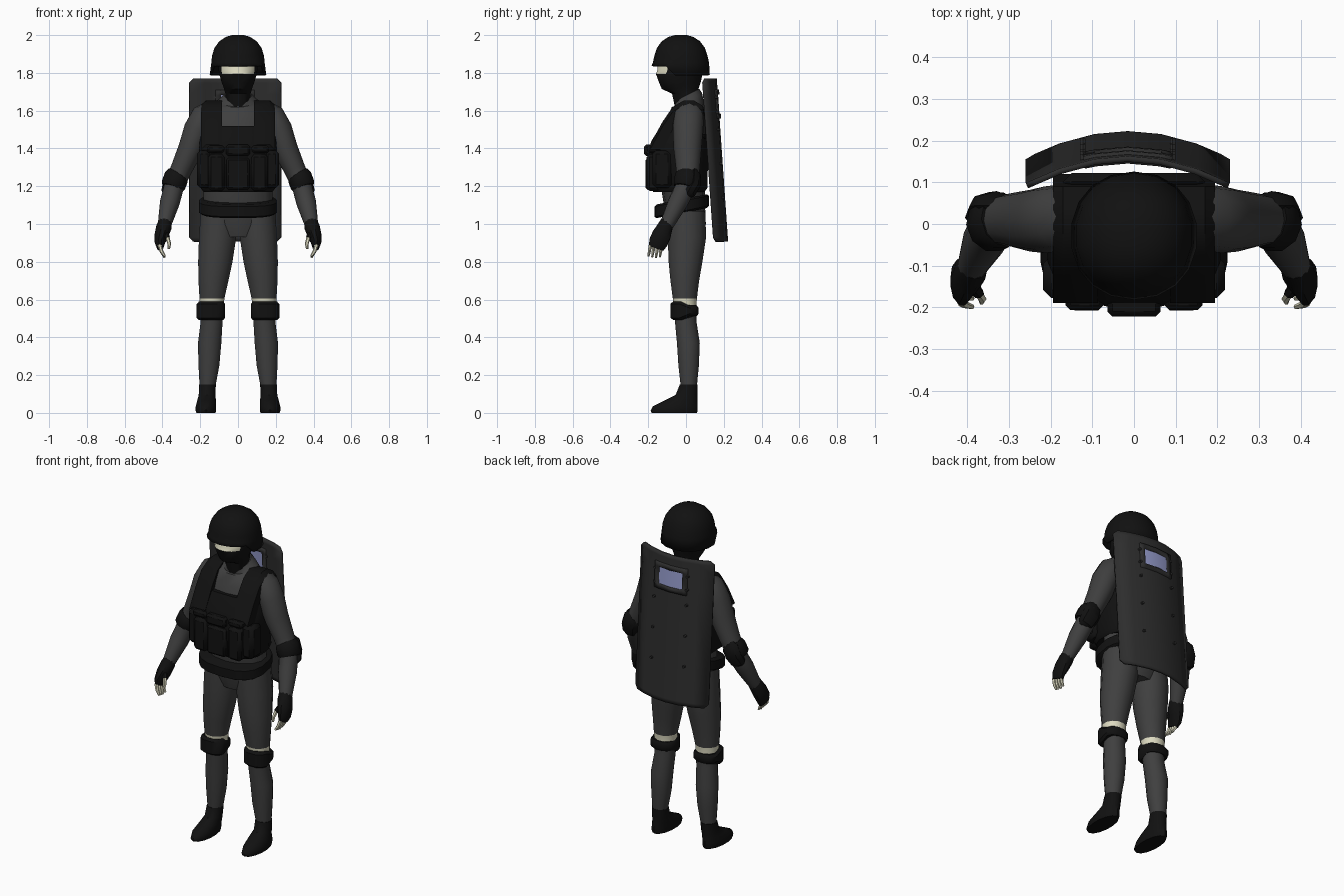
import bpy, bmesh, math
from mathutils import Vector as V


def mat(name, col):
    m = bpy.data.materials.new(name)
    m.diffuse_color = (*col, 1)
    return m


CLOTH = mat("grey cloth", (0.050, 0.050, 0.050))
BLACK = mat("black gear", (0.0055, 0.0055, 0.0055))
SHIELD = mat("dark shield", (0.026, 0.026, 0.026))
SKIN = mat("pale skin", (0.72, 0.70, 0.53))
GLASS = mat("blue glass", (0.30, 0.33, 0.60))


def finish(bm, name, mats, mirror=False, recalc=True):
    if recalc:
        bmesh.ops.recalc_face_normals(bm, faces=bm.faces)
    me = bpy.data.meshes.new(name)
    bm.to_mesh(me)
    bm.free()
    for m in mats:
        me.materials.append(m)
    ob = bpy.data.objects.new(name, me)
    bpy.context.collection.objects.link(ob)
    if mirror:
        ob.modifiers.new("mirror", "MIRROR").use_mirror_merge = False
    return ob


def ring(z, cx, rx, y0, y1, n=14, p=2.0, tilt=None):
    """Horizontal superellipse between y0 and y1; tilt(y) shifts z."""
    out = []
    for i in range(n):
        a = 2 * math.pi * (i + 0.5) / n
        c, s = math.cos(a), math.sin(a)
        x = cx + rx * math.copysign(abs(c) ** (2 / p), c)
        y = (y0 + y1) / 2 + (y1 - y0) / 2 * math.copysign(abs(s) ** (2 / p), s)
        out.append(V((x, y, z + (tilt(y) if tilt else 0))))
    return out


def loft(name, rings, mats, mirror=False, rule=None, cap=(True, True)):
    bm = bmesh.new()
    vs = [[bm.verts.new(p) for p in r] for r in rings]
    n = len(rings[0])
    for a, b in zip(vs, vs[1:]):
        for i in range(n):
            j = (i + 1) % n
            f = bm.faces.new((a[i], a[j], b[j], b[i]))
            if rule:
                f.material_index = rule(f.calc_center_median())
    if cap[0]:
        bm.faces.new(vs[0][::-1])
    if cap[1]:
        bm.faces.new(vs[-1])
    return finish(bm, name, mats, mirror)


def tube(name, path, mats, n=10, mirror=True):
    """Path points are (x, y, z, side radius, depth radius)."""
    pts = [V(p[:3]) for p in path]
    rings = []
    for i, p in enumerate(path):
        t = (pts[min(i + 1, len(pts) - 1)] - pts[max(i - 1, 0)]).normalized()
        a = V((0, 1, 0)).cross(t).normalized()
        b = t.cross(a)
        rings.append([pts[i] + a * p[3] * math.cos(k * math.tau / n) + b * p[4] * math.sin(k * math.tau / n)
                      for k in range(n)])
    return loft(name, rings, mats, mirror)


def box(name, x, y, z, m, mirror=False, bevel=0.012):
    bm = bmesh.new()
    bmesh.ops.create_cube(bm, size=1)
    for v in bm.verts:
        v.co = V([(lo + hi) / 2 + c * (hi - lo) for c, (lo, hi) in zip(v.co, (x, y, z))])
    bmesh.ops.bevel(bm, geom=bm.edges[:], offset=bevel, segments=1, affect='EDGES')
    return finish(bm, name, [m], mirror)


# Torso, collar slopes up towards the back
collar = lambda y: 0.5 * (y - 0.02)
loft("torso", [ring(0.93, 0, .12, -.08, .09), ring(1.0, 0, .185, -.10, .105), ring(1.12, 0, .187, -.12, .10),
               ring(1.3, 0, .185, -.15, .10), ring(1.45, 0, .195, -.14, .10), ring(1.56, 0, .19, -.10, .105),
               ring(1.62, 0, .15, -.075, .10), ring(1.66, 0, .10, -.06, .085, tilt=collar),
               ring(1.69, 0, .072, -.06, .07, tilt=collar)], [CLOTH])

# Legs with a strip of skin above the knee
legs = [(1.07, .100, .100, -.10, .105), (.93, .108, .102, -.10, .11), (.80, .120, .094, -.095, .09),
        (.70, .130, .082, -.085, .072), (.605, .138, .068, -.072, .06), (.57, .138, .066, -.068, .057),
        (.48, .140, .060, -.06, .058), (.37, .150, .064, -.05, .075), (.25, .154, .057, -.042, .07),
        (.13, .162, .042, -.028, .058)]
loft("legs", [ring(*l, n=12) for l in legs], [CLOTH, SKIN], True,
     lambda c: 1 if .57 < c.z < .605 else 0)
up = lambda y: .022 if y < -.02 else 0
down = lambda y: -.022 if y < -.02 else 0
loft("knee_pads", [ring(.568, .142, .066, -.070, .060, 12, 2.6, up), ring(.555, .144, .077, -.084, .068, 12, 2.6, up),
                   ring(.525, .144, .077, -.084, .068, 12, 2.6, down),
                   ring(.513, .143, .066, -.068, .060, 12, 2.6, down)], [BLACK], True)
loft("boots", [ring(.15, .162, .046, -.033, .062), ring(.095, .164, .045, -.055, .06),
               ring(.065, .166, .051, -.115, .06), ring(.035, .17, .055, -.175, .062),
               ring(.012, .17, .056, -.187, .062), ring(0, .17, .052, -.182, .058)], [BLACK], True)

# Arms, elbow pads
tube("arms", [(.13, .02, 1.625, .04, .06), (.175, .015, 1.575, .07, .08), (.215, .01, 1.50, .072, .08),
              (.25, .008, 1.40, .066, .074), (.30, .01, 1.29, .057, .063), (.336, .005, 1.21, .053, .056),
              (.362, -.045, 1.11, .052, .052), (.392, -.108, .985, .034, .036)], [CLOTH], 12)
tube("elbow_straps", [(.318, .012, 1.262, .058, .064), (.326, .010, 1.25, .065, .071),
                      (.342, -.002, 1.205, .065, .068), (.348, -.006, 1.19, .057, .06)], [BLACK])
tube("elbow_cups", [(.315, .045, 1.29, .025, .012), (.33, .045, 1.26, .05, .034), (.345, .042, 1.21, .053, .036),
                    (.36, .015, 1.165, .048, .036), (.365, .0, 1.145, .025, .014)], [BLACK], 8)

# Gloves and bare fingertips
tube("gloves", [(.385, -.098, 1.015, .034, .036), (.392, -.110, .985, .041, .042), (.405, -.130, .94, .037, .052),
                (.414, -.148, .90, .027, .052), (.412, -.158, .872, .017, .042)], [BLACK], 10)
for i in range(4):
    y = -.128 - .02 * i
    tube("fingertips_%d" % (i + 1), [(.415, y, .89, .011, .010), (.405, y - .006, .855, .010, .009),
                                     (.388, y - .011, .822 + .004 * abs(i - 1), .006, .006)], [SKIN], 6)
tube("glove_thumbs", [(.39, -.145, .955, .018, .016), (.372, -.168, .925, .014, .013)], [BLACK], 6)
tube("thumb_tips", [(.374, -.165, .93, .011, .011), (.364, -.180, .895, .010, .010),
                    (.366, -.188, .868, .006, .006)], [SKIN], 6)

# Vest: body, shoulder straps, pouches
loft("vest_body", [ring(1.17, 0, .185, -.175, .10, 16, 2.8), ring(1.19, 0, .20, -.188, .115, 16, 2.8),
                   ring(1.39, 0, .21, -.20, .12, 16, 2.8), ring(1.44, 0, .205, -.185, .12, 16, 2.8),
                   ring(1.52, 0, .188, -.135, .118, 16, 2.8)], [BLACK])
profile = [(-.19, 1.42), (-.125, 1.54), (-.07, 1.62), (-.01, 1.655), (.04, 1.655), (.09, 1.625), (.12, 1.50),
           (.085, 1.50), (.06, 1.58), (.0, 1.60), (-.05, 1.57), (-.12, 1.42)]
loft("vest_straps", [[V((x, y, z - dz)) for y, z in profile] for x, dz in ((.086, 0), (.17, 0), (.195, .025))],
     [BLACK], True)
box("vest_back_panel", (-.17, .17), (.08, .122), (1.45, 1.61), BLACK, bevel=.02)
box("centre_pouch", (-.062, .062), (-.215, -.12), (1.18, 1.35), BLACK)
box("centre_flap", (-.064, .064), (-.222, -.12), (1.36, 1.42), BLACK)
box("front_pouches", (.07, .158), (-.208, -.10), (1.175, 1.37), BLACK, True, .016)
box("front_flaps", (.072, .165), (-.206, -.10), (1.375, 1.415), BLACK, True)
box("side_pouches", (.14, .218), (-.178, -.075), (1.19, 1.39), BLACK, True, .02)

# Belt, rising to the back
rise = lambda y: .20 * y
loft("belt", [ring(1.062, 0, .195, -.155, .11, 18, 2.6, rise), ring(1.072, 0, .208, -.168, .122, 18, 2.6, rise),
              ring(1.125, 0, .208, -.168, .122, 18, 2.6, rise), ring(1.135, 0, .195, -.155, .11, 18, 2.6, rise)],
     [BLACK])

# Head in a mask with an eye slit
loft("masked_head", [ring(1.62, 0, .066, -.06, .065, 16), ring(1.69, 0, .068, -.075, .065, 16),
                     ring(1.715, 0, .075, -.130, .068, 16), ring(1.75, 0, .088, -.145, .08, 16),
                     ring(1.795, 0, .102, -.162, .09, 16), ring(1.81, 0, .104, -.155, .095, 16),
                     ring(1.86, 0, .108, -.150, .10, 16), ring(1.93, 0, .08, -.11, .07, 16)],
     [BLACK, SKIN], False, lambda c: 1 if 1.80 < c.z < 1.85 and c.y < -.085 else 0)

# Helmet: high over the face, low at ears and nape
rim = lambda y: .05 if y < -.075 else 0
hel = [ring(z, 0, .147 * k, -.027 - .148 * k, -.027 + .148 * k, 18, 2.15)
       for z, k in ((2.0, .22), (1.99, .45), (1.968, .68), (1.932, .86), (1.89, .95))]
hel += [ring(1.855, 0, .143, -.175, .122, 18, 2.15),
        ring(1.788, 0, .152, -.182, .126, 18, 2.15, rim)]
ob = loft("helmet", hel, [BLACK], cap=(True, False))
so = ob.modifiers.new("thickness", "SOLIDIFY")
so.thickness = .012

# Shield: curved, leaning sheet on the back
SX, HALF = -.015, .245


def shield_point(u, z, off=0):
    lean = .060 * (z - .907) / .863
    return V((SX + u, .157 + .066 * (1 - (u / HALF) ** 2) - lean + off, z))


def sheet(name, us, zs, off, thick, mats, pane, clip=0):
    bm = bmesh.new()
    grid = []
    for k, z in enumerate(zs):
        end = HALF - (clip if k in (0, len(zs) - 1) else 0)
        grid.append([bm.verts.new(shield_point(max(-end, min(end, u)), z, off)) for u in us])
    for r in range(len(zs) - 1):
        for c in range(len(us) - 1):
            um, zm = (us[c] + us[c + 1]) / 2, (zs[r] + zs[r + 1]) / 2
            inside = abs(um) < .081 and 1.585 < zm < 1.685
            if inside and not pane:
                continue
            f = bm.faces.new((grid[r][c], grid[r + 1][c], grid[r + 1][c + 1], grid[r][c + 1]))
            f.material_index = int(inside)
    o = finish(bm, name, mats, recalc=False)
    s = o.modifiers.new("thickness", "SOLIDIFY")
    s.thickness, s.offset = thick, -1


sheet("shield", [-.245, -.165, -.08, 0, .08, .165, .245], [.907, .93, 1.585, 1.685, 1.748, 1.77],
      0, .014, [SHIELD, GLASS], True, .022)
sheet("window_frame", [-.108, -.08, 0, .08, .108], [1.558, 1.585, 1.685, 1.712], .008, .030, [SHIELD], False)

# Bolts through the shield
bm = bmesh.new()
for u in (-.108, .108):
    for z in (1.67, 1.59, 1.50, 1.32, 1.14):
        res = bmesh.ops.create_cone(bm, cap_ends=True, segments=6, radius1=.008, radius2=.008, depth=.034)
        p = shield_point(u, z, -.006)
        for v in res["verts"]:
            v.co = V((p.x + v.co.x, p.y + v.co.z, p.z + v.co.y))
finish(bm, "shield_bolts", [SHIELD])

# Smooth shading with kept edges
for o in bpy.context.scene.objects:
    o.select_set(True)
    bpy.context.view_layer.objects.active = o
bpy.ops.object.shade_smooth_by_angle(angle=math.radians(40))
